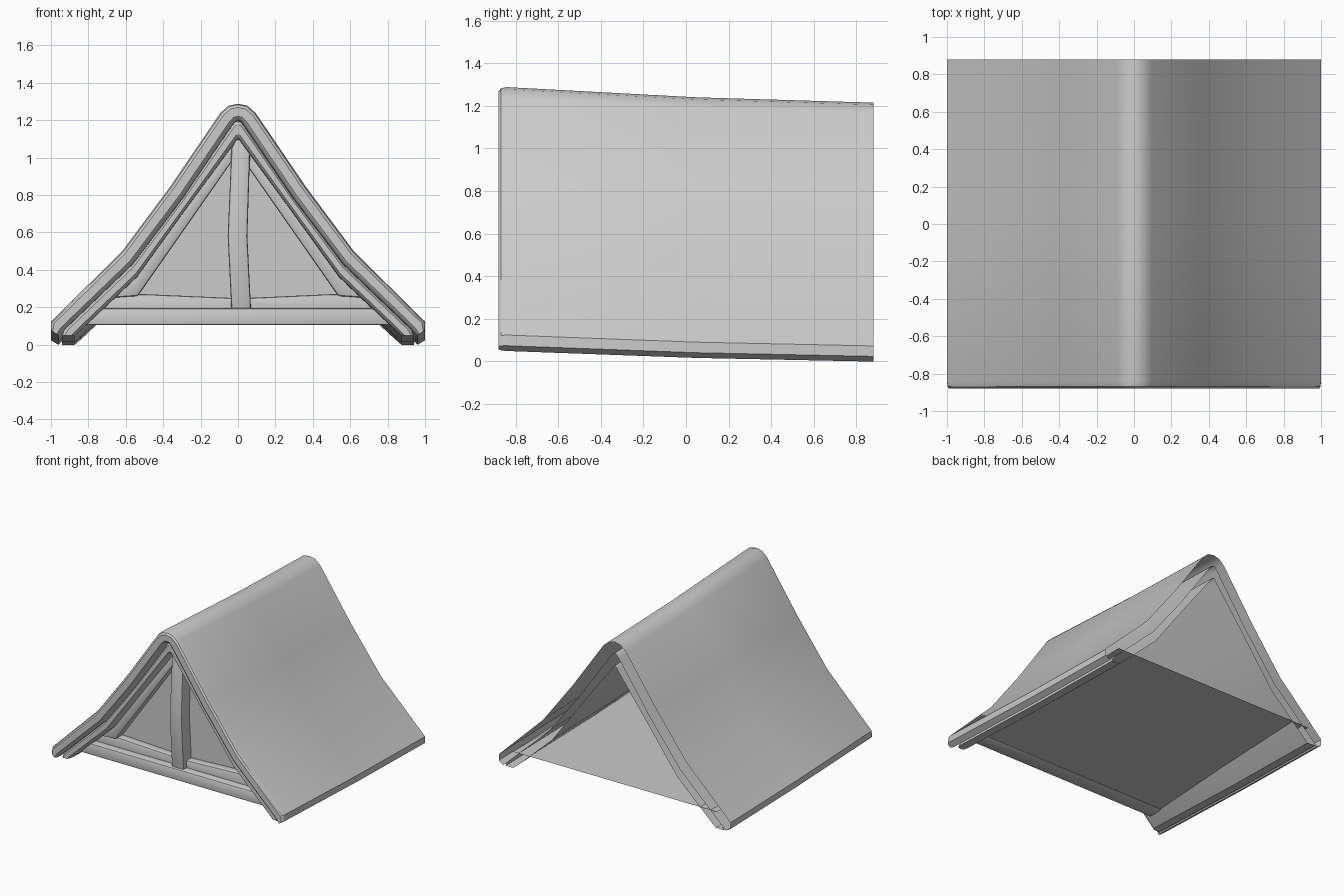
import bpy, bmesh

if "Cube" in bpy.data.objects:
    bpy.data.objects.remove(bpy.data.objects["Cube"])

BACK = 0.88


def finish(bm, name, angle=0.6):
    bmesh.ops.recalc_face_normals(bm, faces=bm.faces)
    me = bpy.data.meshes.new(name)
    bm.to_mesh(me)
    bm.free()
    ob = bpy.data.objects.new(name, me)
    bpy.context.collection.objects.link(ob)
    bpy.ops.object.select_all(action='DESELECT')
    ob.select_set(True)
    bpy.context.view_layer.objects.active = ob
    bpy.ops.object.shade_smooth_by_angle(angle=angle)
    return ob


def full(half):
    """Mirror a ridge-to-eave half profile into a whole left-to-right one."""
    return [(-x, z) for x, z in half[:0:-1]] + list(half)


def sheet(name, outer, inner, front):
    """Folded roof layer: rounded front rim, open back end, sagging to the rear."""
    outer, inner = full(outer), full(inner)
    n = len(outer)
    bm = bmesh.new()
    rings = []
    for y, pinch, drop in ((front, 0.24, 0), (front + 0.01, 0.09, 0),
                           (front + 0.035, 0, 0.002), (0.05, 0, 0.05), (BACK, 0, 0.075)):
        top, low = [], []
        for (ox, oz), (ix, iz) in zip(outer, inner):
            for a, b, c, d, row in ((ox, oz, ix, iz, top), (ix, iz, ox, oz, low)):
                x, z = a + (c - a) * pinch, b + (d - b) * pinch
                z -= drop * (0.67 + 0.33 * z / 1.29)
                row.append(bm.verts.new((x, y, z)))
        rings.append(top + low[::-1])
    for a, b in zip(rings, rings[1:]):
        for i in range(2 * n):
            j = (i + 1) % (2 * n)
            bm.faces.new((a[i], a[j], b[j], b[i]))
    r = rings[0]
    for i in range(n - 1):
        bm.faces.new((r[i], r[i + 1], r[2 * n - 2 - i], r[2 * n - 1 - i]))
    return finish(bm, name)


def timber(name, pts, y0, y1, bevel=0.012):
    """Flat outline in x/z extruded from y0 to y1 with softened edges."""
    bm = bmesh.new()
    f = bm.faces.new([bm.verts.new((x, y0, z)) for x, z in pts])
    ext = bmesh.ops.extrude_face_region(bm, geom=[f], use_keep_orig=True)
    bmesh.ops.translate(bm, vec=(0, y1 - y0, 0),
                        verts=[v for v in ext['geom'] if isinstance(v, bmesh.types.BMVert)])
    bmesh.ops.recalc_face_normals(bm, faces=bm.faces)
    edges = [e for e in bm.edges if e.calc_face_angle(0) > 0.5]
    bmesh.ops.bevel(bm, geom=edges, offset=bevel, segments=2, profile=0.5, affect='EDGES')
    return finish(bm, name)


def panel(name, pts):
    bm = bmesh.new()
    bm.faces.new([bm.verts.new(p) for p in pts])
    return finish(bm, name)


# Two nested roof layers
cover = [(0, 1.29), (0.05, 1.28), (0.095, 1.24), (0.36, 0.85), (0.62, 0.5), (1, 0.125), (1, 0.075)]
middle = [(0, 1.20), (0.015, 1.195), (0.035, 1.17), (0.30, 0.78), (0.565, 0.43), (0.93, 0.08), (0.96, 0.05)]
lining = [(0, 1.10), (0.01, 1.095), (0.02, 1.08), (0.27, 0.74), (0.54, 0.365), (0.84, 0.08), (0.875, 0.05)]
sheet("roof_cover", cover, middle, -0.88)
sheet("roof_lining", middle[:-1] + [(0.94, 0.05)], lining, -0.84)

# Gable wall and floor
panel("gable_wall", [(x, -0.67, z) for x, z in
                     ((-0.84, 0.11), (0.84, 0.11), (0.56, 0.37), (0.28, 0.75), (0, 1.13),
                      (-0.28, 0.75), (-0.56, 0.37))])
panel("floor", [(-0.88, -0.70, 0.11), (0.88, -0.70, 0.11), (0.88, BACK, 0.125), (-0.88, BACK, 0.125)])

# Gable timbers
timber("tie_beam", [(-0.84, 0.105), (0.84, 0.105), (0.82, 0.195), (-0.82, 0.195)], -0.79, -0.66)
timber("sill_beam", [(-0.74, 0.17), (0.74, 0.17), (0.68, 0.27), (0.5, 0.27), (0.06, 0.25),
                     (-0.04, 0.25), (-0.5, 0.27), (-0.68, 0.27)], -0.73, -0.66)
for s, side in ((-1, "left"), (1, "right")):
    timber("rafter_" + side, [(s * x, z) for x, z in
                              ((0, 1.13), (0.28, 0.75), (0.56, 0.38), (0.68, 0.25),
                               (0.535, 0.26), (0.06, 0.94), (0, 1.02))], -0.745, -0.66)
timber("king_post", [(-0.035, 0.18), (0.07, 0.18), (0.05, 0.58), (0.065, 1.05), (0, 1.12),
                     (-0.035, 1.05), (-0.055, 0.58)], -0.77, -0.66)
